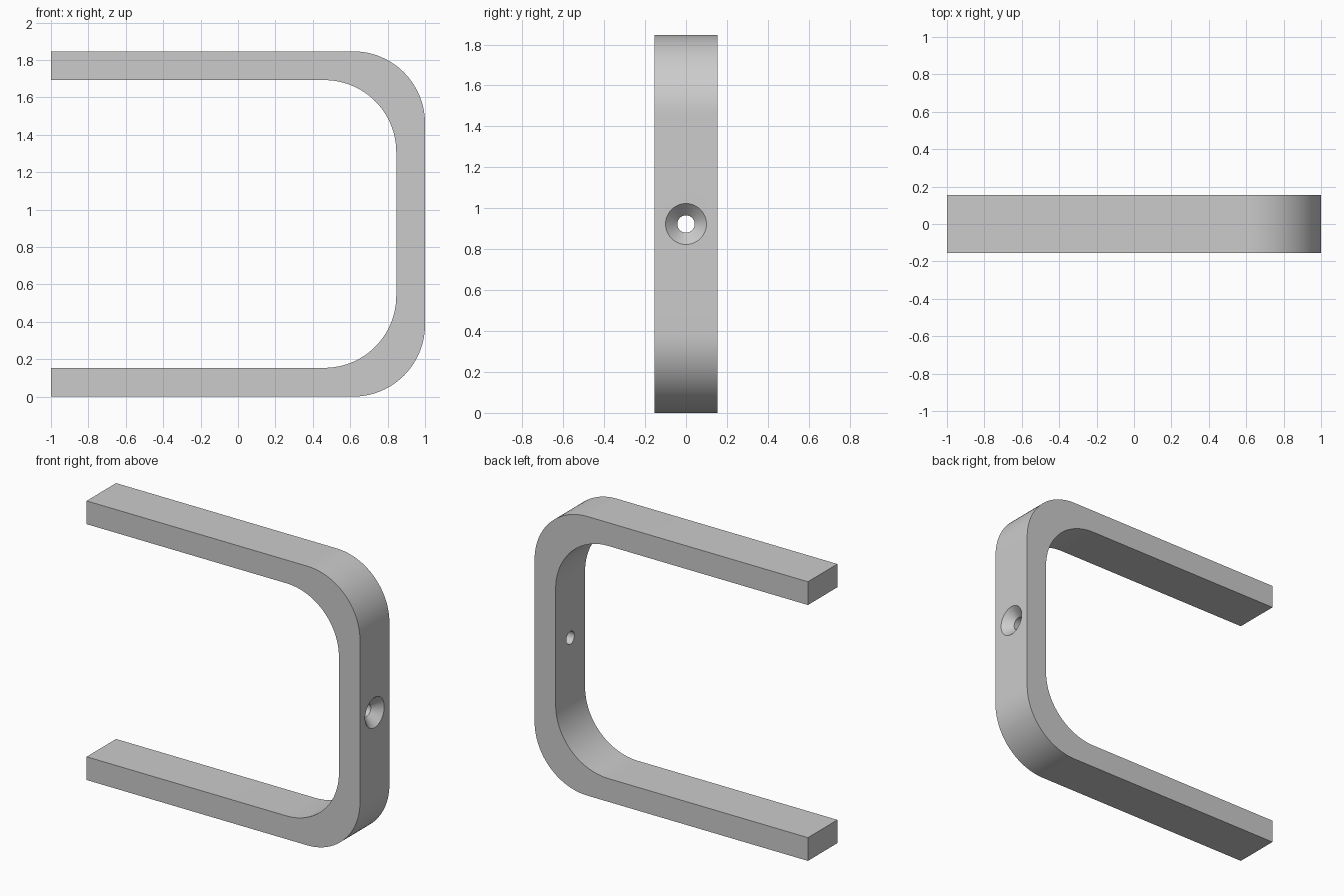
import bpy, bmesh, math
from mathutils import Vector, Matrix

if "Cube" in bpy.data.objects:
    bpy.data.objects.remove(bpy.data.objects["Cube"], do_unlink=True)

U = 2 / 130                      # one design unit
LENGTH, HEIGHT, THICK, WIDTH, RADIUS = 130 * U, 120 * U, 10 * U, 20 * U, 25 * U
HOLE_R, SINK_R = 2.75 * U, 6.5 * U
ARC_STEPS, HOLE_SIDES = 24, 48

grey = bpy.data.materials.new("satin grey")
grey.use_nodes = True
colour = (0.6, 0.6, 0.6, 1)
grey.diffuse_color = colour
grey.node_tree.nodes["Principled BSDF"].inputs["Base Color"].default_value = colour


def make_object(name, bm):
    bmesh.ops.recalc_face_normals(bm, faces=bm.faces)
    mesh = bpy.data.meshes.new(name)
    bm.to_mesh(mesh)
    bm.free()
    mesh.materials.append(grey)
    obj = bpy.data.objects.new(name, mesh)
    bpy.context.collection.objects.link(obj)
    return obj


def u_path(inset):
    """Open U outline (x, z) with two rounded corners, moved inward by inset."""
    right, top = LENGTH / 2 - inset, HEIGHT - inset
    points = [(-LENGTH / 2, inset)]
    for centre_z, start in ((inset + RADIUS, -90), (top - RADIUS, 0)):
        for i in range(ARC_STEPS + 1):
            a = math.radians(start + 90 * i / ARC_STEPS)
            points.append((right - RADIUS + RADIUS * math.cos(a),
                           centre_z + RADIUS * math.sin(a)))
    return points + [(-LENGTH / 2, top)]


def countersink_cutter(location, direction):
    """Lathed cutter: a cone at the outer face leading into a straight hole."""
    bm = bmesh.new()
    extra, depth = 0.02, SINK_R - HOLE_R
    profile = [(0, -extra), (SINK_R + extra, -extra), (HOLE_R, depth),
               (HOLE_R, THICK + extra), (0, THICK + extra)]
    verts = [bm.verts.new((r, 0, d)) for r, d in profile]
    edges = [bm.edges.new(pair) for pair in zip(verts, verts[1:])]
    bmesh.ops.spin(bm, geom=verts + edges, cent=(0, 0, 0), axis=(0, 0, 1),
                   angle=math.tau, steps=HOLE_SIDES)
    bmesh.ops.remove_doubles(bm, verts=bm.verts, dist=0.0001)
    turn = Vector(direction).to_track_quat('Z', 'Y').to_matrix().to_4x4()
    bm.transform(Matrix.Translation(location) @ turn)
    cutter = make_object("countersink_cutter", bm)
    cutter.hide_render = True
    return cutter


# Bracket: flat U profile extruded across its width
bm = bmesh.new()
outline = u_path(0) + u_path(THICK)[::-1]
face = bm.faces.new([bm.verts.new((x, -WIDTH / 2, z)) for x, z in outline])
extruded = bmesh.ops.extrude_face_region(bm, geom=[face], use_keep_orig=True)
bmesh.ops.translate(bm, vec=(0, WIDTH, 0),
                    verts=[v for v in extruded["geom"] if isinstance(v, bmesh.types.BMVert)])
bracket = make_object("u_bracket", bm)

# Screw holes: one near each arm tip, one in the middle of the upright
tip = -LENGTH / 2 + THICK
holes = [((tip, 0, HEIGHT), (0, 0, -1)),
         ((tip, 0, 0), (0, 0, 1)),
         ((LENGTH / 2, 0, HEIGHT / 2), (-1, 0, 0))]

bpy.ops.object.select_all(action='DESELECT')
bracket.select_set(True)
bpy.context.view_layer.objects.active = bracket
for location, direction in holes:
    cutter = countersink_cutter(location, direction)
    cut = bracket.modifiers.new("screw_hole", 'BOOLEAN')
    cut.operation, cut.solver, cut.object = 'DIFFERENCE', 'EXACT', cutter
    bpy.ops.object.modifier_apply(modifier=cut.name)
    bpy.data.objects.remove(cutter, do_unlink=True)

# Smooth bends and hole walls, crisp edges elsewhere
bpy.ops.object.shade_smooth_by_angle(angle=math.radians(30))
